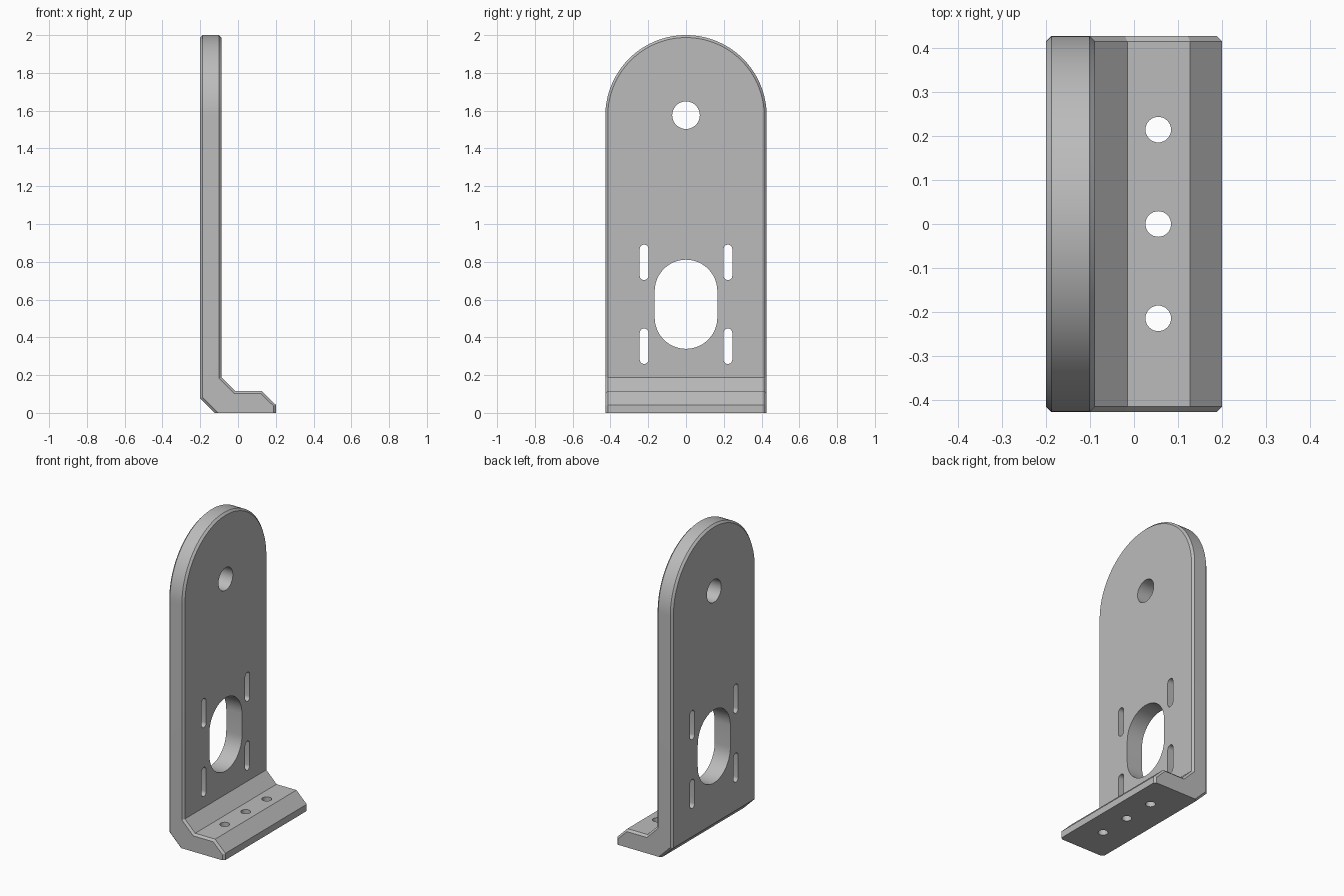
import bpy, bmesh
from math import pi, sin, cos
from mathutils import Vector

HALF_W = 0.427
ARCH_Z = 2 - HALF_W

cube = bpy.data.objects.get("Cube")
if cube:
    bpy.data.objects.remove(cube, do_unlink=True)

grey = bpy.data.materials.new("plain_grey")
grey.use_nodes = True
colour = (0.5, 0.5, 0.5, 1)
grey.diffuse_color = colour
grey.node_tree.nodes["Principled BSDF"].inputs["Base Color"].default_value = colour


def prism(name, points, depth):
    """Closed outline of 3D points, extruded along depth."""
    bm = bmesh.new()
    face = bm.faces.new([bm.verts.new(p) for p in points])
    moved = bmesh.ops.extrude_face_region(bm, geom=[face])["geom"]
    verts = [g for g in moved if isinstance(g, bmesh.types.BMVert)]
    bmesh.ops.translate(bm, verts=verts, vec=Vector(depth))
    bmesh.ops.recalc_face_normals(bm, faces=bm.faces)
    mesh = bpy.data.meshes.new(name)
    bm.to_mesh(mesh)
    bm.free()
    mesh.materials.append(grey)
    obj = bpy.data.objects.new(name, mesh)
    bpy.context.collection.objects.link(obj)
    return obj


def cut(target, tool, operation):
    mod = target.modifiers.new("cut", "BOOLEAN")
    mod.operation, mod.solver, mod.object = operation, "EXACT", tool
    bpy.context.view_layer.objects.active = target
    bpy.ops.object.modifier_apply(modifier=mod.name)
    bpy.data.objects.remove(tool, do_unlink=True)


def arc(cu, cv, r, start, n):
    """Half circle of n segments."""
    return [(cu + r * cos(start + pi * i / n), cv + r * sin(start + pi * i / n))
            for i in range(n + 1)]


def slot(y, z, r, straight, n=24):
    """Rounded slot through the plate; straight is its straight length."""
    top = arc(y, z + straight / 2, r, 0, n)
    low = arc(y, z - straight / 2, r, pi, n)
    if straight == 0:
        top, low = top[:-1], low[:-1]
    return prism("slot_cutter", [(-0.5, u, v) for u, v in top + low], (1, 0, 0))


# Angled bracket section, swept across the width
section = [(-0.123, 0), (0.2, 0), (0.2, 0.043), (0.127, 0.115), (-0.015, 0.115),
           (-0.088, 0.188), (-0.088, 2.2), (-0.2, 2.2), (-0.2, 0.077)]
bracket = prism("mounting_bracket", [(x, -0.6, z) for x, z in section], (0, 1.2, 0))

# Round-topped outline
outline = arc(0, ARCH_Z, HALF_W, 0, 64) + [(-HALF_W, -0.2), (HALF_W, -0.2)]
cut(bracket, prism("outline_cutter", [(-0.5, y, z) for y, z in outline], (1, 0, 0)),
    "INTERSECT")

# Chamfer the rim on both sides, leaving the base edges sharp
bm = bmesh.new()
bm.from_mesh(bracket.data)
bm.normal_update()


def is_rim(face):
    n = face.normal
    return abs(n.x) < 0.01 and (abs(n.y) > 0.99 or
                                face.calc_center_median().z > ARCH_Z - 0.05)


rim_edges = [e for e in bm.edges
             if sum(is_rim(f) for f in e.link_faces) == 1
             and max(v.co.z for v in e.verts) > 0.001]
bmesh.ops.bevel(bm, geom=rim_edges, offset=0.013, segments=1, affect="EDGES")
bm.to_mesh(bracket.data)
bm.free()

# Plate openings: pivot hole, large window, four adjusting slots
cut(bracket, slot(0, 1.576, 0.073, 0), "DIFFERENCE")
cut(bracket, slot(0, 0.575, 0.166, 0.14), "DIFFERENCE")
for y in (-0.222, 0.222):
    for z in (0.353, 0.797):
        cut(bracket, slot(y, z, 0.023, 0.142, 12), "DIFFERENCE")

# Screw holes in the foot
for y in (-0.214, 0, 0.214):
    ring = arc(0.055, y, 0.029, 0, 16)[:-1] + arc(0.055, y, 0.029, pi, 16)[:-1]
    cut(bracket, prism("screw_cutter", [(x, v, -0.2) for x, v in ring], (0, 0, 0.5)),
        "DIFFERENCE")

bpy.ops.object.select_all(action="DESELECT")
bracket.select_set(True)
bpy.context.view_layer.objects.active = bracket
bpy.ops.object.shade_smooth_by_angle(angle=pi / 6)
